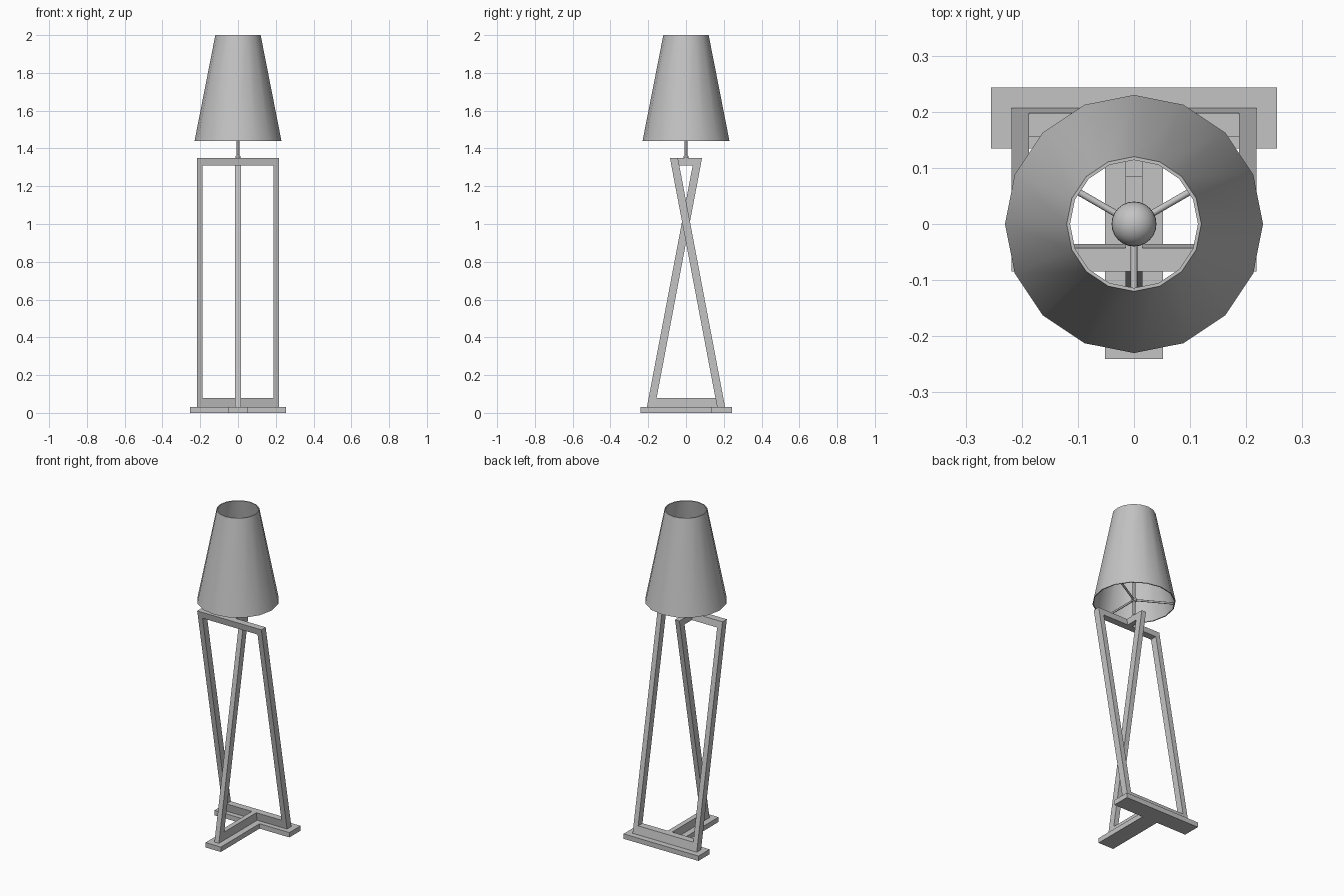
import bpy, bmesh, math
from mathutils import Vector

old = bpy.data.objects.get("Cube")
if old:
    bpy.data.objects.remove(old, do_unlink=True)

grey = bpy.data.materials.new("plain grey")
grey.use_nodes = True
grey.diffuse_color = (0.55, 0.55, 0.55, 1)
grey.node_tree.nodes["Principled BSDF"].inputs["Base Color"].default_value = (0.55, 0.55, 0.55, 1)


def finish(name, bm, smooth=False):
    bmesh.ops.recalc_face_normals(bm, faces=bm.faces)
    mesh = bpy.data.meshes.new(name)
    bm.to_mesh(mesh)
    bm.free()
    mesh.materials.append(grey)
    obj = bpy.data.objects.new(name, mesh)
    bpy.context.collection.objects.link(obj)
    if smooth:
        bpy.ops.object.select_all(action='DESELECT')
        obj.select_set(True)
        bpy.context.view_layer.objects.active = obj
        bpy.ops.object.shade_smooth_by_angle(angle=math.radians(35))
    return obj


def prism(name, profile, x0, x1):
    """Extrude a (y, z) profile from x0 to x1."""
    bm = bmesh.new()
    face = bm.faces.new([bm.verts.new((x0, y, z)) for y, z in profile])
    out = bmesh.ops.extrude_face_region(bm, geom=[face])
    moved = [g for g in out["geom"] if isinstance(g, bmesh.types.BMVert)]
    bmesh.ops.translate(bm, verts=moved, vec=(x1 - x0, 0, 0))
    return finish(name, bm)


def box(name, x, y0, y1, z0, z1):
    return prism(name, [(y0, z0), (y1, z0), (y1, z1), (y0, z1)], -x, x)


def lathe(name, profile, sides, closed=False):
    """Spin an (r, z) profile about the z axis."""
    bm = bmesh.new()
    rings = [[bm.verts.new((r * math.cos(math.tau * i / sides),
                            r * math.sin(math.tau * i / sides), z))
              for i in range(sides)] for r, z in profile]
    pairs = list(zip(rings, rings[1:]))
    if closed:
        pairs.append((rings[-1], rings[0]))
    else:
        bm.faces.new(rings[0])
        bm.faces.new(rings[-1])
    for a, b in pairs:
        for i in range(sides):
            j = (i + 1) % sides
            bm.faces.new((a[i], a[j], b[j], b[i]))
    return finish(name, bm, True)


def rod(name, start, end, radius):
    start, end = Vector(start), Vector(end)
    bm = bmesh.new()
    bmesh.ops.create_cone(bm, cap_ends=True, segments=12, radius1=radius,
                          radius2=radius, depth=(end - start).length)
    obj = finish(name, bm, True)
    obj.rotation_mode = 'QUATERNION'
    obj.rotation_quaternion = (end - start).to_track_quat('Z', 'Y')
    obj.location = (start + end) / 2
    return obj


FLOOR, LOW, HIGH, TOP = 0.03, 0.08, 1.31, 1.35
HALF = 0.021


def lean(z):
    """Centre line of the leaning rear frame; the front leg mirrors it."""
    return 0.186 - 0.25 * (z - FLOOR) / (TOP - FLOOR)


def slant(z0, z1, sign=1):
    return [(sign * (lean(z) + d), z) for z, d in
            ((z0, -HALF), (z0, HALF), (z1, HALF), (z1, -HALF))]


# T-shaped base
box("base_back_plate", 0.255, 0.135, 0.243, 0, FLOOR)
box("base_front_plate", 0.052, -0.241, 0.135, 0, FLOOR)

# Leaning rectangular frame
for side, sign in (("left", 1), ("right", -1)):
    prism("frame_leg_" + side, slant(FLOOR, TOP), sign * 0.187, sign * 0.218)
prism("frame_top_bar", slant(HIGH, TOP), -0.187, 0.187)
prism("frame_bottom_bar", slant(FLOOR, LOW), -0.187, 0.187)

# Single leg leaning the other way, with its connecting bars
prism("front_leg", slant(FLOOR, TOP, -1), -0.015, 0.015)
for name, z0, z1, d in (("lower_tie_bar", FLOOR, LOW, -HALF),
                        ("upper_tie_bar", HIGH, TOP, HALF)):
    a, b = lean(z0) + d, lean(z1) + d
    prism(name, [(-a, z0), (a, z0), (b, z1), (-b, z1)], -0.015, 0.015)

# Stem, collar and bulb
lathe("stem_collar", [(0.014, TOP), (0.014, TOP + 0.006), (0.008, TOP + 0.014)], 16)
rod("stem", (0, 0, TOP), (0, 0, 1.68), 0.007)
bm = bmesh.new()
bmesh.ops.create_uvsphere(bm, u_segments=24, v_segments=16, radius=0.04)
finish("bulb", bm, True).location.z = 1.68

# Shade carried by three spokes
lathe("shade", [(0.23, 1.44), (0.12, 2.0), (0.114, 2.0), (0.224, 1.44)], 16, True)
lathe("spoke_hub", [(0.013, 1.447), (0.013, 1.469)], 16)
for i in range(3):
    a = math.radians(30 + 120 * i)
    rod("shade_spoke_%d" % (i + 1), (0, 0, 1.458),
        (0.22 * math.cos(a), 0.22 * math.sin(a), 1.458), 0.006)
